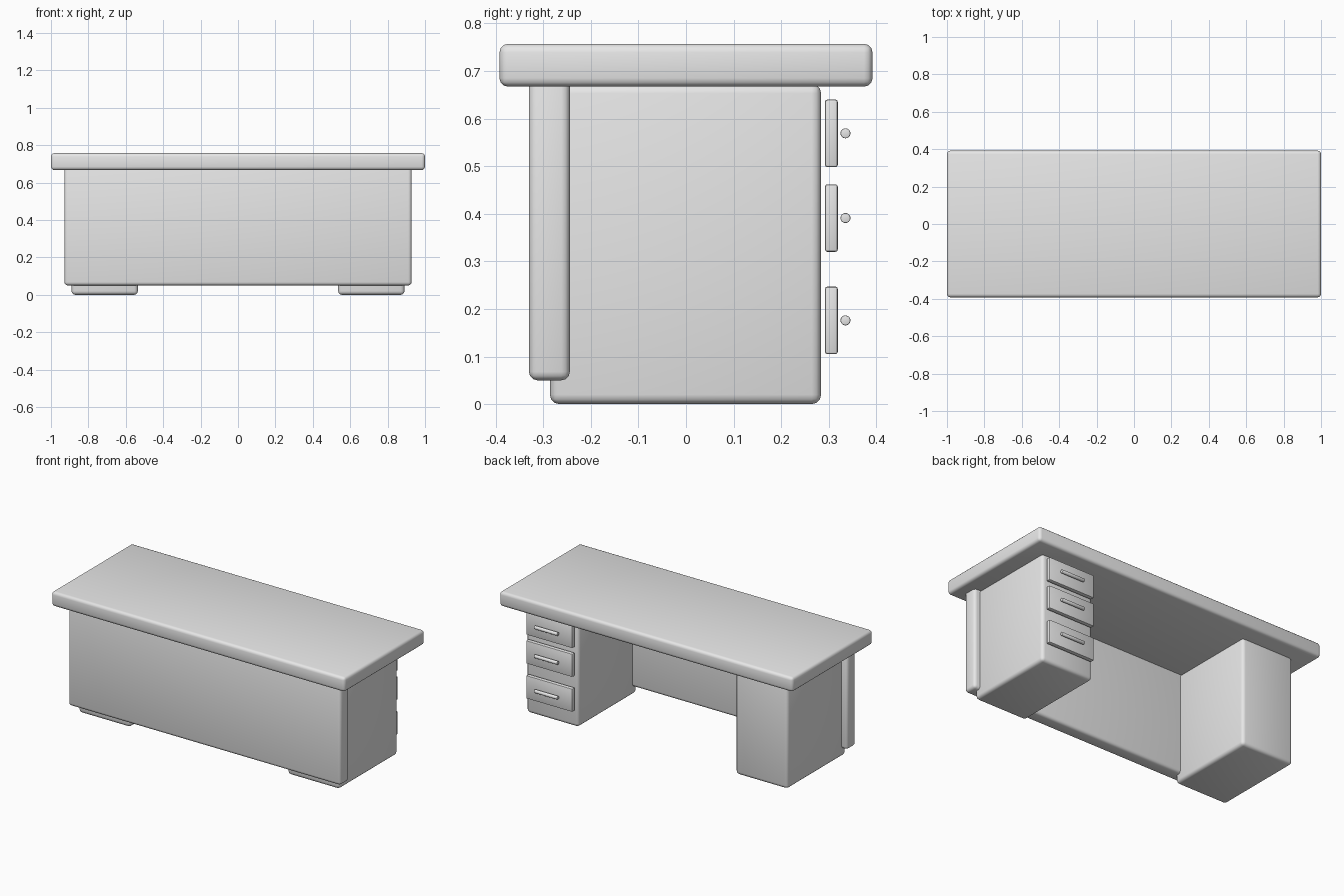
import bpy
import math

default = bpy.data.objects.get("Cube")
if default:
    bpy.data.objects.remove(default, do_unlink=True)

grey = bpy.data.materials.new("plain grey")
grey.use_nodes = True
colour = (0.8, 0.8, 0.8, 1)
grey.diffuse_color = colour
grey.node_tree.nodes["Principled BSDF"].inputs["Base Color"].default_value = colour


def finish(name, bevel, segments):
    """Name the active object, colour it and round its edges."""
    obj = bpy.context.object
    obj.name = name
    obj.data.materials.append(grey)
    mod = obj.modifiers.new("Rounded edges", "BEVEL")
    mod.width = bevel
    mod.segments = segments
    mod.limit_method = "ANGLE"
    bpy.ops.object.modifier_apply(modifier=mod.name)
    bpy.ops.object.shade_smooth_by_angle(angle=math.radians(40))
    return obj


def box(name, xs, ys, zs, bevel, segments=3):
    """Rounded box between the given limits on each axis."""
    bpy.ops.mesh.primitive_cube_add(
        size=1, location=[sum(r) / 2 for r in (xs, ys, zs)])
    bpy.context.object.scale = [r[1] - r[0] for r in (xs, ys, zs)]
    bpy.ops.object.transform_apply(location=False, rotation=False, scale=True)
    return finish(name, bevel, segments)


# Desk top and front panel
box("desk_top", (-1, 1), (-0.392, 0.392), (0.667, 0.757), 0.018)
box("front_panel", (-0.928, 0.928), (-0.33, -0.244), (0.05, 0.685), 0.018)

# Two pedestals
for name, side in (("left_pedestal", 1), ("right_pedestal", -1)):
    box(name, sorted((side * 0.535, side * 0.89)), (-0.286, 0.284), (0, 0.673), 0.02)

# Drawer fronts and bar handles, on the left pedestal
for name, z in (("top", 0.569), ("middle", 0.391), ("bottom", 0.176)):
    box(name + "_drawer_front", (0.552, 0.867), (0.292, 0.319),
        (z - 0.071, z + 0.071), 0.005, 2)
    bpy.ops.mesh.primitive_cylinder_add(
        vertices=24, radius=0.0105, depth=0.158,
        location=(0.717, 0.335, z), rotation=(0, math.pi / 2, 0))
    finish(name + "_drawer_handle", 0.002, 2)
